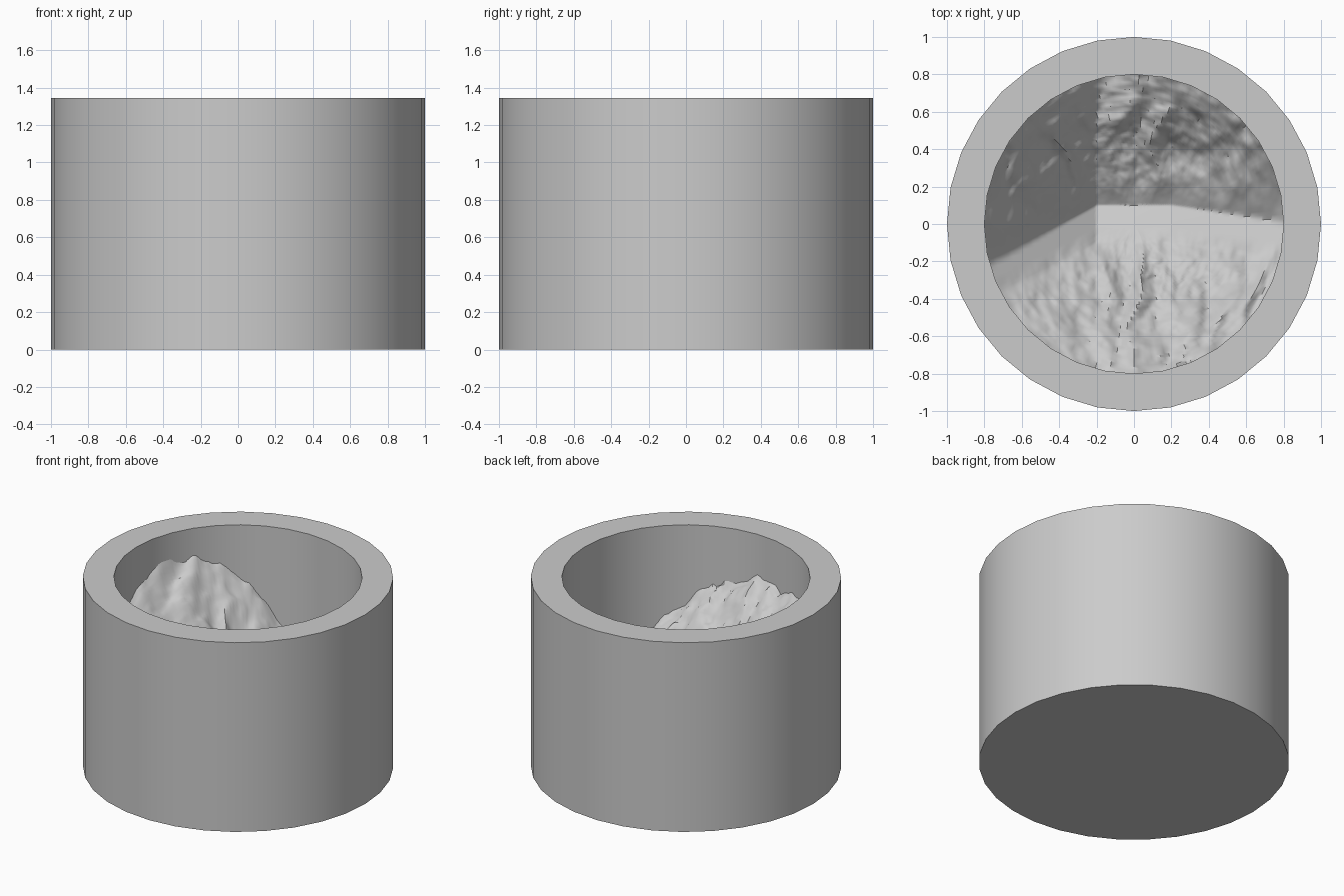
import bpy, bmesh, math
from mathutils import Vector, noise

if "Cube" in bpy.data.objects:
    bpy.data.objects.remove(bpy.data.objects["Cube"])

HEIGHT, OUTER, INNER, FLOOR = 1.345, 1.0, 0.8, 0.1

grey = bpy.data.materials.new("stone_grey")
grey.use_nodes = True
colour = (0.6, 0.6, 0.6, 1)
grey.diffuse_color = colour
grey.node_tree.nodes["Principled BSDF"].inputs["Base Color"].default_value = colour


def finish(name, bm, angle):
    """Turn a bmesh into a shaded, coloured object."""
    bmesh.ops.recalc_face_normals(bm, faces=bm.faces)
    mesh = bpy.data.meshes.new(name)
    bm.to_mesh(mesh)
    bm.free()
    obj = bpy.data.objects.new(name, mesh)
    bpy.context.collection.objects.link(obj)
    mesh.materials.append(grey)
    bpy.ops.object.select_all(action='DESELECT')
    obj.select_set(True)
    bpy.context.view_layer.objects.active = obj
    bpy.ops.object.shade_smooth_by_angle(angle=math.radians(angle))
    return obj


def ring(bm, radius, sides, height):
    """Ring of vertices; height is a function of x and y."""
    verts = []
    for i in range(sides):
        a = math.tau * i / sides
        x, y = radius * math.cos(a), radius * math.sin(a)
        verts.append(bm.verts.new((x, y, height(x, y))))
    return verts


def bridge(bm, a, b):
    for i in range(len(a)):
        j = (i + 1) % len(a)
        bm.faces.new((a[i], a[j], b[j], b[i]))


# Round vessel: closed base, thick wall, flat rim
bm = bmesh.new()
profile = [(OUTER, 0), (OUTER, HEIGHT), (INNER, HEIGHT), (INNER, FLOOR)]
rings = [ring(bm, r, 32, lambda x, y, z=z: z) for r, z in profile]
for low, high in zip(rings, rings[1:]):
    bridge(bm, low, high)
bm.faces.new(rings[0])
bm.faces.new(rings[-1])
finish("vessel", bm, 30)


def ground(x, y):
    """Valley climbing to the right, between a tall front and a lower back slope."""
    west = max(0, -x - 0.2)
    valley = 0.1 - 0.55 * west - 0.15 * max(0, x - 0.2)
    base = 0.28 + 1.05 * west
    t = abs(y - valley)
    if y < valley:
        z = base + (0.45 * t + 0.5 * max(0, t - 0.2)) * (1 - 0.3 * max(0, x))
        rough = min(1, max(0, t - 0.12) * 4)
    else:
        z = base + 0.58 * t
        rough = min(1, t * 3)
    # Spurs and gullies run down the slopes, with finer crags on top
    bend = 0.25 * noise.noise(Vector((x * 3, y * 3, 5)))
    spur = 0.5 - abs(noise.noise(Vector(((x + bend) * 4.5, y * 1.6, 2)))) * 2
    crag = noise.fractal(Vector((x * 9, y * 7, 1)), 0.8, 2.1, 4)
    fine = noise.noise(Vector((x * 30, y * 18, 8)))
    return z + rough * (0.07 * spur + 0.03 * crag + 0.008 * fine)


# Mountain terrain filling the vessel
bm = bmesh.new()
SIDES, STEPS = 192, 80
rings = [ring(bm, INNER * k / STEPS, SIDES, ground) for k in range(1, STEPS + 1)]
for inside, outside in zip(rings, rings[1:]):
    bridge(bm, inside, outside)
middle = bm.verts.new((0, 0, ground(0, 0)))
for i in range(SIDES):
    bm.faces.new((middle, rings[0][i], rings[0][(i + 1) % SIDES]))
terrain = finish("mountain_terrain", bm, 40)
if sum(p.normal.z for p in terrain.data.polygons) < 0:
    terrain.data.flip_normals()
